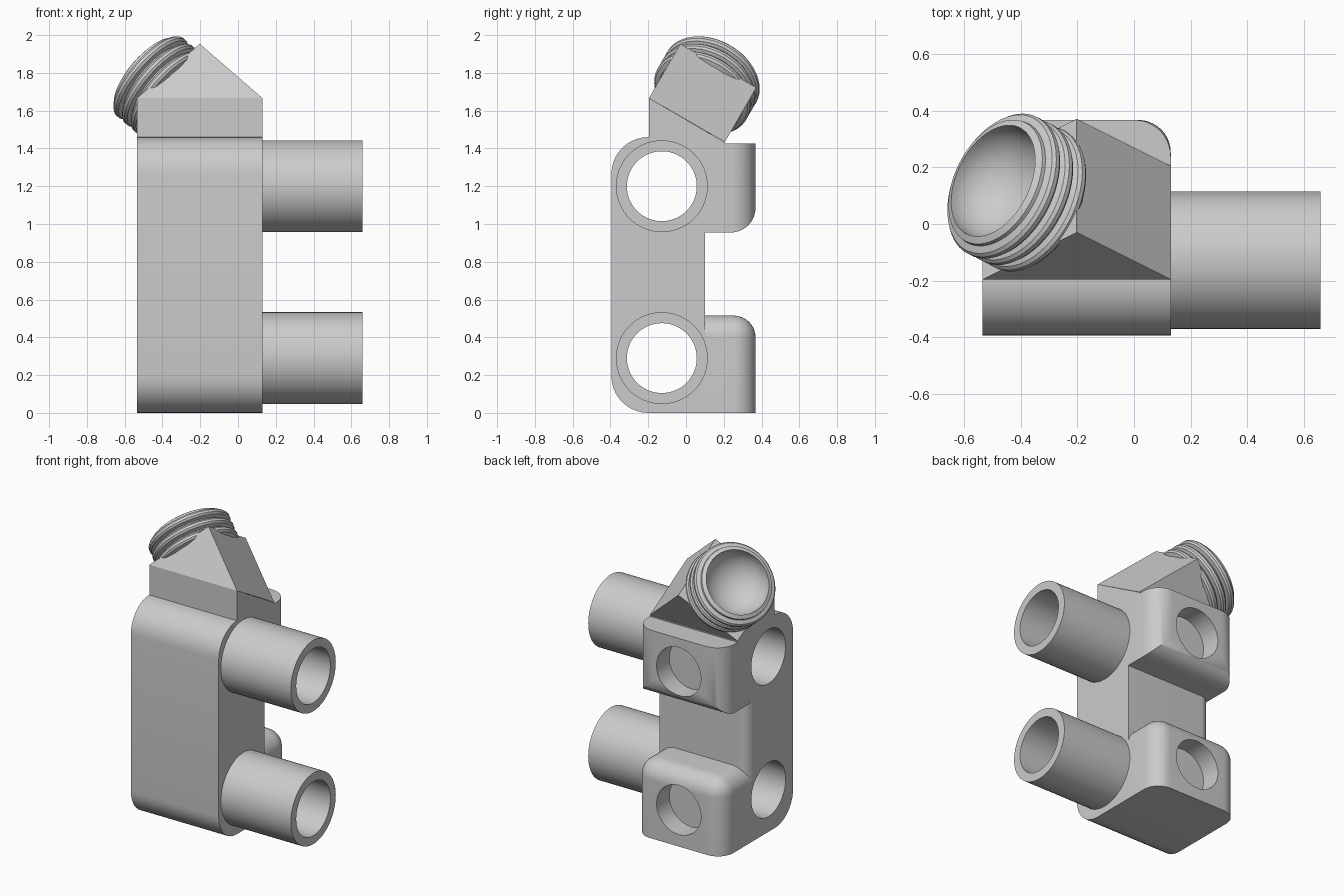
import bpy, bmesh, math
from mathutils import Matrix, Vector

if "Cube" in bpy.data.objects:
    bpy.data.objects.remove(bpy.data.objects["Cube"])

GREY = (0.6, 0.6, 0.6, 1)
mat = bpy.data.materials.new("plain grey")
mat.use_nodes = True
mat.diffuse_color = GREY
mat.node_tree.nodes["Principled BSDF"].inputs["Base Color"].default_value = GREY

X0, X1 = -0.535, 0.13            # body sides
MID = (X0 + X1) / 2
BORE_Y, BORE_R = -0.128, 0.185
BORES = (0.29, 1.2)              # heights of the two bores


def finish(bm, name):
    bmesh.ops.recalc_face_normals(bm, faces=bm.faces[:])
    me = bpy.data.meshes.new(name)
    bm.to_mesh(me)
    bm.free()
    ob = bpy.data.objects.new(name, me)
    bpy.context.collection.objects.link(ob)
    me.materials.append(mat)
    return ob


def smooth(ob):
    bpy.ops.object.select_all(action='DESELECT')
    ob.select_set(True)
    bpy.context.view_layer.objects.active = ob
    bpy.ops.object.shade_smooth_by_angle(angle=math.radians(32))


def box(lo, hi):
    bm = bmesh.new()
    bmesh.ops.create_cube(bm, size=1)
    for v in bm.verts:
        v.co = Vector([lo[i] if v.co[i] < 0 else hi[i] for i in range(3)])
    return bm


def fillet(bm, rule, radius):
    """Round the edges whose midpoint and direction satisfy the rule."""
    edges = [e for e in bm.edges
             if rule((e.verts[0].co + e.verts[1].co) / 2, e.verts[1].co - e.verts[0].co)]
    bmesh.ops.bevel(bm, geom=edges, offset=radius, segments=10, profile=0.5,
                    affect='EDGES', clamp_overlap=False)


def lathe(name, profile, base, axis, steps=64, closed=False):
    """Revolve (radius, height) points round an axis starting at base."""
    bm = bmesh.new()
    vs = [bm.verts.new((r, 0, h)) for r, h in profile]
    edges = [bm.edges.new(p) for p in zip(vs, vs[1:])]
    if closed:
        edges.append(bm.edges.new((vs[-1], vs[0])))
    bmesh.ops.spin(bm, geom=vs + edges, cent=(0, 0, 0), axis=(0, 0, 1),
                   angle=math.tau, steps=steps, use_merge=False)
    bmesh.ops.remove_doubles(bm, verts=bm.verts[:], dist=0.0005)
    turn = Vector((0, 0, 1)).rotation_difference(Vector(axis)).to_matrix().to_4x4()
    bm.transform(Matrix.Translation(base) @ turn)
    return finish(bm, name)


def drill(ob, base, axis, radius, depth):
    cutter = lathe("cutter", [(0, 0), (radius, 0), (radius, depth), (0, depth)], base, axis)
    cutter.hide_render = True
    mod = ob.modifiers.new("hole", 'BOOLEAN')
    mod.operation, mod.solver, mod.object = 'DIFFERENCE', 'EXACT', cutter
    bpy.ops.object.select_all(action='DESELECT')
    bpy.context.view_layer.objects.active = ob
    ob.select_set(True)
    bpy.ops.object.modifier_apply(modifier=mod.name)
    bpy.data.objects.remove(cutter)


def drill_bores(ob):
    for z in BORES:
        drill(ob, (-1, BORE_Y, z), (1, 0, 0), BORE_R, 2)


# Main upright body with rounded front ends
bm = box((X0, -0.395, 0), (X1, 0.1, 1.46))
fillet(bm, lambda m, d: abs(d.x) > 0.1 and m.y < -0.3, 0.195)
fillet(bm, lambda m, d: abs(d.z) > 0.5 and m.y > 0.05 and m.x < X0 + 0.1, 0.07)
body = finish(bm, "body")
drill_bores(body)
smooth(body)

# Lower rear block, rounded over its top and rear corners
bm = box((X0, -0.05, 0), (X1, 0.368, 0.515))
fillet(bm, lambda m, d: (abs(d.z) > 0.1 and m.y > 0.3)
       or (abs(d.z) < 0.1 and m.z > 0.5 and m.y > 0), 0.115)
lower = finish(bm, "lower_rear_block")

# Upper rear block, rounded under and at its rear corners
bm = box((X0, -0.05, 0.955), (X1, 0.368, 1.425))
fillet(bm, lambda m, d: m.y > 0.3 and (abs(d.z) > 0.1 or m.z < 1), 0.13)
upper = finish(bm, "upper_rear_block")

# Blind holes in the rear blocks
for block, z in ((lower, 0.25), (upper, 1.195)):
    drill_bores(block)
    drill(block, (MID, 0.23, z), (0, 1, 0), 0.168, 0.5)
    smooth(block)

# Side tubes
for z, label in zip(BORES, ("lower", "upper")):
    tube = lathe(label + "_side_tube",
                 [(BORE_R, 0), (0.243, 0), (0.243, 0.56), (BORE_R, 0.56)],
                 (0.1, BORE_Y, z), (1, 0, 0), closed=True)
    smooth(tube)

# Wedge that tilts the head
bm = bmesh.new()
for x in (X0, X1):
    for y, z in ((-0.196, 1.42), (-0.196, 1.666), (0.206, 1.432), (0.206, 1.42)):
        bm.verts.new((x, y, z))
bmesh.ops.convex_hull(bm, input=bm.verts[:])
bmesh.ops.dissolve_limit(bm, angle_limit=0.01, verts=bm.verts[:], edges=bm.edges[:])
finish(bm, "neck_wedge")

# Gabled head, leaning backwards by thirty degrees
tilt = math.radians(30)
along = Vector((0, math.cos(tilt), -math.sin(tilt)))
up = Vector((0, math.sin(tilt), math.cos(tilt)))
half, depth = (X1 - X0) / 2, 0.464
eave = Vector((MID, -0.196, 1.666))
bm = bmesh.new()
for d in (0, depth):
    for side, h in ((-half, 0), (half, 0), (0, half)):
        bm.verts.new(eave + Vector((side, 0, 0)) + along * d + up * h)
bmesh.ops.convex_hull(bm, input=bm.verts[:])
bmesh.ops.dissolve_limit(bm, angle_limit=0.01, verts=bm.verts[:], edges=bm.edges[:])
finish(bm, "gabled_head")

# Threaded spout with a bowl, square to the sloping face
normal = (up - Vector((1, 0, 0))).normalized()
centre = eave + along * depth / 2 + up * half / 2 - Vector((half / 2, 0, 0))
profile = [(0.235, -0.035)]
for ring in (0, 0.065, 0.13):
    profile += [(0.237, ring - 0.028), (0.262, ring - 0.02), (0.271, ring - 0.008),
                (0.271, ring + 0.008), (0.262, ring + 0.02), (0.237, ring + 0.028)]
profile += [(0.235, 0.172), (0.21, 0.183)]
for i in range(1, 15):
    a = math.pi / 2 * i / 14
    profile.append((0.21 * math.cos(a), 0.183 - 0.175 * math.sin(a)))
spout = lathe("threaded_spout", profile, centre, normal)
smooth(spout)
